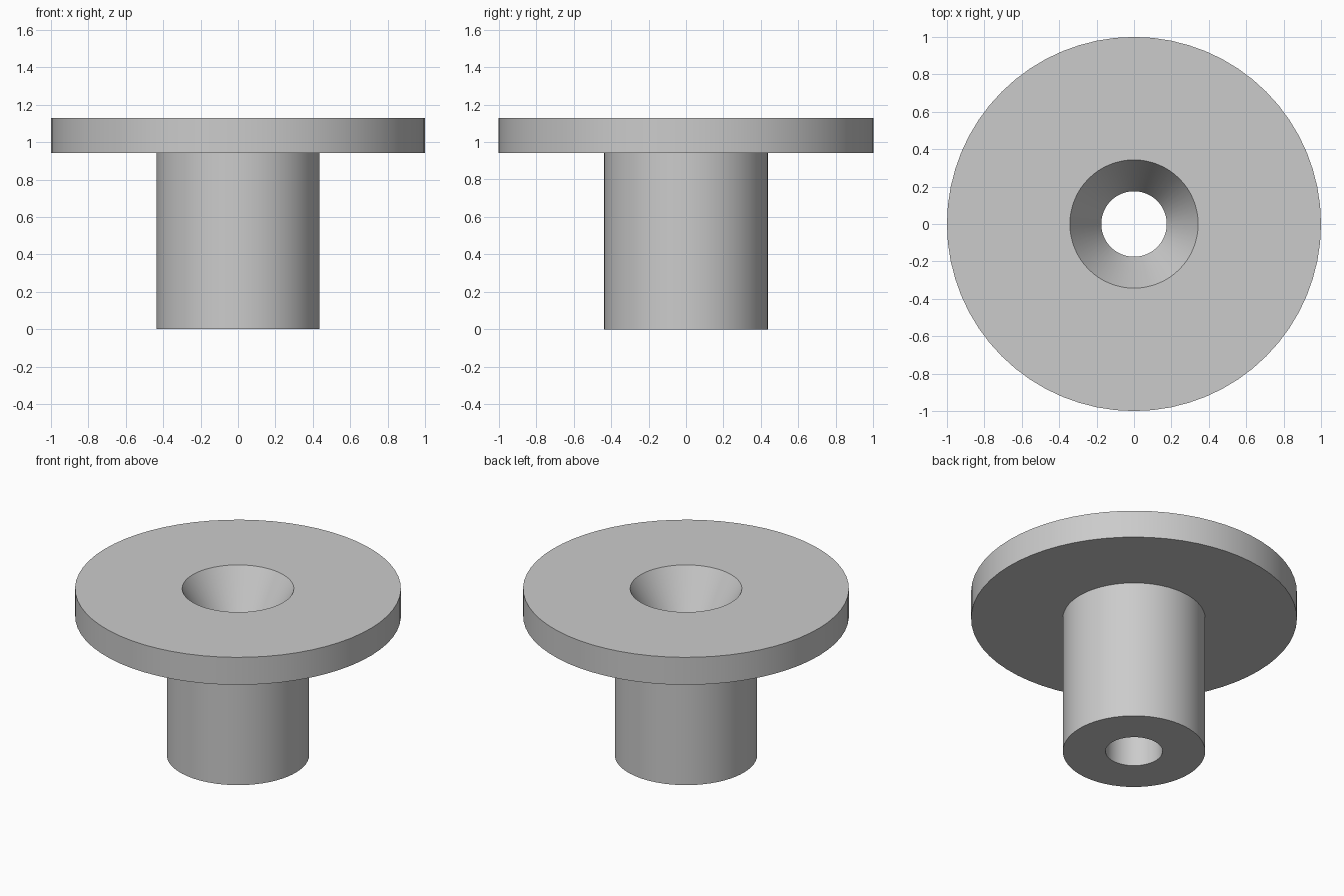
import bpy
import bmesh
import math

SEGMENTS = 64

cube = bpy.data.objects.get("Cube")
if cube:
    bpy.data.objects.remove(cube, do_unlink=True)

# Plain grey material
grey = bpy.data.materials.new("plain_grey")
grey.use_nodes = True
color = (0.6, 0.6, 0.6, 1.0)
grey.diffuse_color = color
grey.node_tree.nodes["Principled BSDF"].inputs["Base Color"].default_value = color


def lathe(name, profile):
    """Revolve a closed (radius, height) profile around the z axis."""
    bm = bmesh.new()
    verts = [bm.verts.new((r, 0, z)) for r, z in profile]
    edges = [bm.edges.new((v, verts[i - 1])) for i, v in enumerate(verts)]
    bmesh.ops.spin(bm, geom=verts + edges, cent=(0, 0, 0), axis=(0, 0, 1),
                   angle=math.tau, steps=SEGMENTS, use_merge=True)
    bmesh.ops.remove_doubles(bm, verts=bm.verts[:], dist=0.0001)
    bmesh.ops.recalc_face_normals(bm, faces=bm.faces[:])
    mesh = bpy.data.meshes.new(name)
    bm.to_mesh(mesh)
    bm.free()
    mesh.materials.append(grey)
    obj = bpy.data.objects.new(name, mesh)
    bpy.context.collection.objects.link(obj)
    bpy.ops.object.select_all(action="DESELECT")
    obj.select_set(True)
    bpy.context.view_layer.objects.active = obj
    bpy.ops.object.shade_smooth_by_angle(angle=math.radians(20))
    return obj


# Flanged bushing: sleeve, wide flange and countersunk through hole
bore, sleeve, flange, sink = 0.175, 0.437, 1.0, 0.343
height, flange_bottom, sink_bottom = 1.128, 0.942, 0.837
lathe("flanged_bushing", [
    (bore, 0), (sleeve, 0),
    (sleeve, flange_bottom), (flange, flange_bottom),
    (flange, height), (sink, height),
    (bore, sink_bottom),
])
